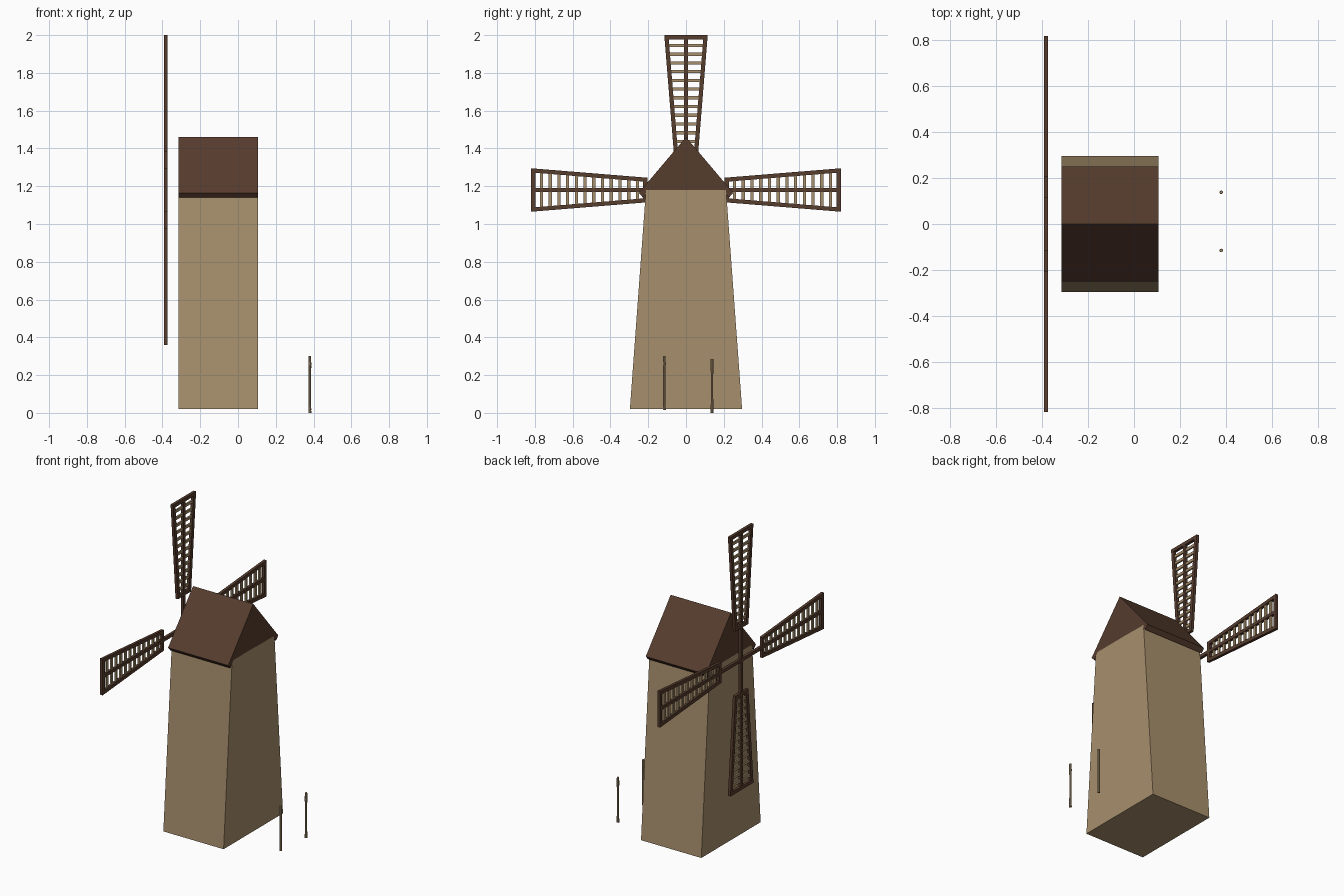
import bpy, bmesh, math
from mathutils import Matrix, Vector

cube = bpy.data.objects.get("Cube")
if cube:
    bpy.data.objects.remove(cube, do_unlink=True)


def make_material(name, rgb):
    mat = bpy.data.materials.new(name)
    mat.use_nodes = True
    color = (*rgb, 1)
    mat.diffuse_color = color
    mat.node_tree.nodes["Principled BSDF"].inputs["Base Color"].default_value = color
    return mat


tan = make_material("tan_wood", (0.39, 0.28, 0.155))
brown = make_material("dark_brown_wood", (0.093, 0.045, 0.027))


def add_prism(bm, profile, x0, x1, matrix=Matrix()):
    """Extrude a (y, z) outline along x."""
    near = [bm.verts.new(matrix @ Vector((x0, y, z))) for y, z in profile]
    far = [bm.verts.new(matrix @ Vector((x1, y, z))) for y, z in profile]
    bm.faces.new(near)
    bm.faces.new(far[::-1])
    n = len(profile)
    for i in range(n):
        j = (i + 1) % n
        bm.faces.new((near[j], near[i], far[i], far[j]))


def finish(bm, name, mat):
    bmesh.ops.recalc_face_normals(bm, faces=bm.faces)
    mesh = bpy.data.meshes.new(name)
    bm.to_mesh(mesh)
    bm.free()
    mesh.materials.append(mat)
    obj = bpy.data.objects.new(name, mesh)
    bpy.context.collection.objects.link(obj)
    return obj


# Tapered tower and its roof with overhanging eaves
X0, X1 = -0.315, 0.107
bm = bmesh.new()
add_prism(bm, [(-0.297, 0.02), (0.297, 0.02), (0.212, 1.18), (-0.212, 1.18)], X0, X1)
finish(bm, "tower", tan)

half = [(0.25, 1.165), (0.228, 1.14), (0.2, 1.178)]
bm = bmesh.new()
add_prism(bm, [(0, 1.46)] + half + [(-y, z) for y, z in reversed(half)], X0, X1)
finish(bm, "roof", brown)

# Four sails: tapered frame, central spar and slats
HUB = Vector((-0.383, 0, 1.18))
R0, R1, BAR, DEPTH, SLATS = 0.205, 0.82, 0.022, 0.009, 12


def half_width(r):
    return 0.065 + 0.05 * (r - R0) / (R1 - R0)


def crossbar(r, thick, inset=0.0):
    a, b = r - thick / 2, r + thick / 2
    wa, wb = half_width(a) - inset, half_width(b) - inset
    return [(-wa, a), (wa, a), (wb, b), (-wb, b)]


for index, name in enumerate(("top", "left", "bottom", "right")):
    turn = Matrix.Translation(HUB) @ Matrix.Rotation(index * math.pi / 2, 4, "X")
    bm = bmesh.new()
    for side in (-1, 1):
        a, b = half_width(R0), half_width(R1)
        rail = [(a - BAR, R0), (a, R0), (b, R1), (b - BAR, R1)]
        add_prism(bm, [(side * y, z) for y, z in rail], -DEPTH, DEPTH, turn)
    for r in (R0 + BAR / 2, R1 - BAR / 2):
        add_prism(bm, crossbar(r, BAR), -DEPTH, DEPTH, turn)
    spar = [(-0.01, 0), (0.01, 0), (0.01, R1), (-0.01, R1)]
    add_prism(bm, spar, -DEPTH, DEPTH, turn)
    finish(bm, f"sail_frame_{name}", brown)

    bm = bmesh.new()
    for i in range(SLATS):
        add_prism(bm, crossbar(0.257 + 0.0462 * i, 0.017, 0.01), -0.005, 0.005, turn)
    finish(bm, f"sail_slats_{name}", tan)


# Two slim, slightly uneven posts behind the tower
def add_post(name, y, z0, z1):
    bm = bmesh.new()
    sides, rings = 8, []
    for t, radius in ((0, 0.008), (0.3, 0.006), (0.7, 0.006), (0.85, 0.008), (1, 0.007)):
        z = z0 + t * (z1 - z0)
        rings.append([bm.verts.new((0.38 + radius * math.cos(a), y + radius * math.sin(a), z))
                      for a in (math.tau * k / sides for k in range(sides))])
    for low, high in zip(rings, rings[1:]):
        for k in range(sides):
            j = (k + 1) % sides
            bm.faces.new((low[k], low[j], high[j], high[k]))
    bm.faces.new(rings[0][::-1])
    bm.faces.new(rings[-1])
    finish(bm, name, tan)


add_post("front_post", -0.115, 0.015, 0.3)
add_post("back_post", 0.138, 0.0, 0.285)
